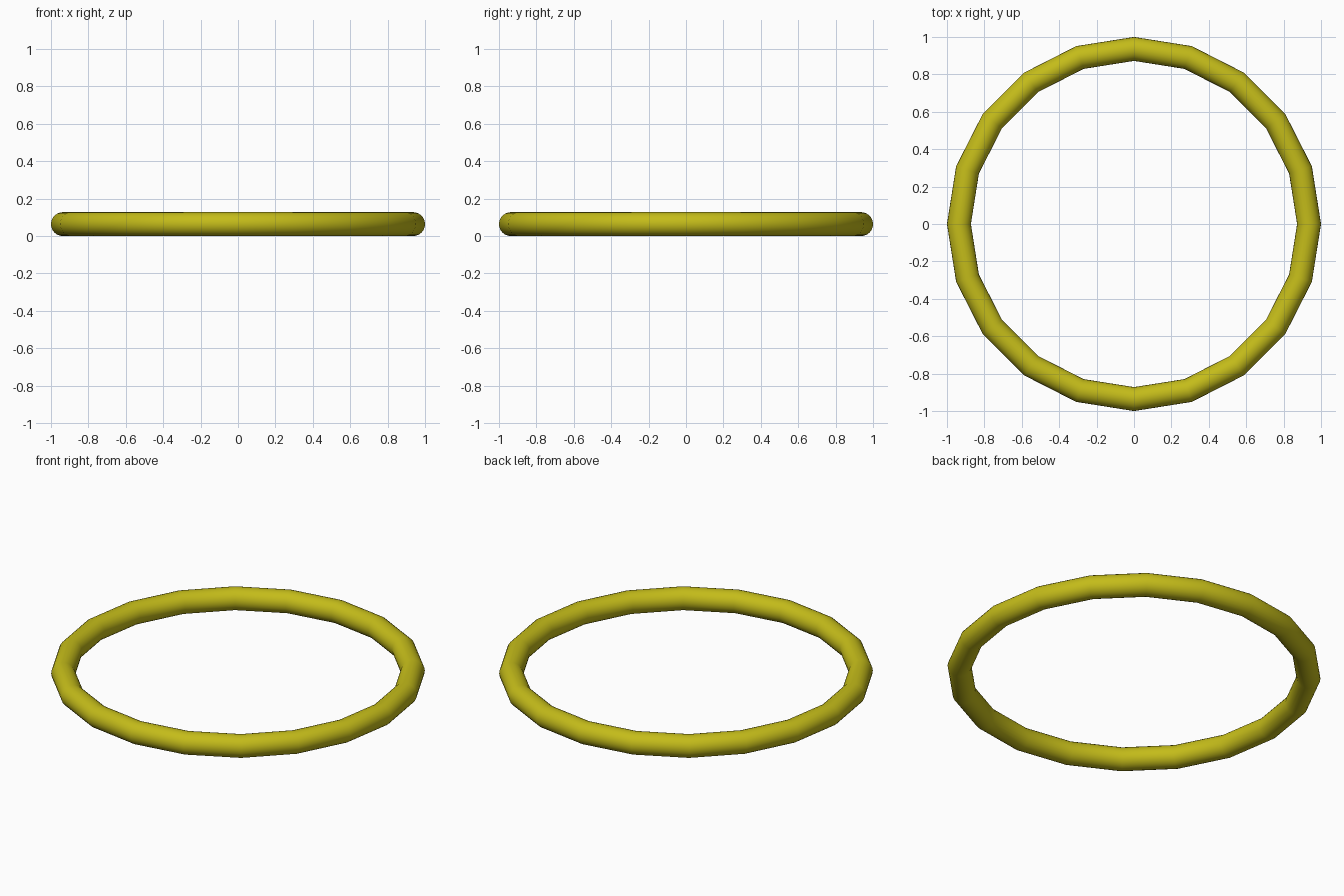
import bpy

if "Cube" in bpy.data.objects:
    bpy.data.objects.remove(bpy.data.objects["Cube"])

TUBE = 0.064  # tube radius

# Ring: 20 straight segments around, round smooth tube
bpy.ops.mesh.primitive_torus_add(
    major_segments=20, minor_segments=24,
    major_radius=1.0 - TUBE, minor_radius=TUBE,
    location=(0, 0, TUBE))
ring = bpy.context.object
ring.name = "ring"
bpy.ops.object.shade_smooth_by_angle()

# Yellow finish
mat = bpy.data.materials.new("yellow")
mat.diffuse_color = (0.55, 0.50, 0.01, 1)
mat.use_nodes = True
mat.node_tree.nodes["Principled BSDF"].inputs["Base Color"].default_value = mat.diffuse_color
ring.data.materials.append(mat)
